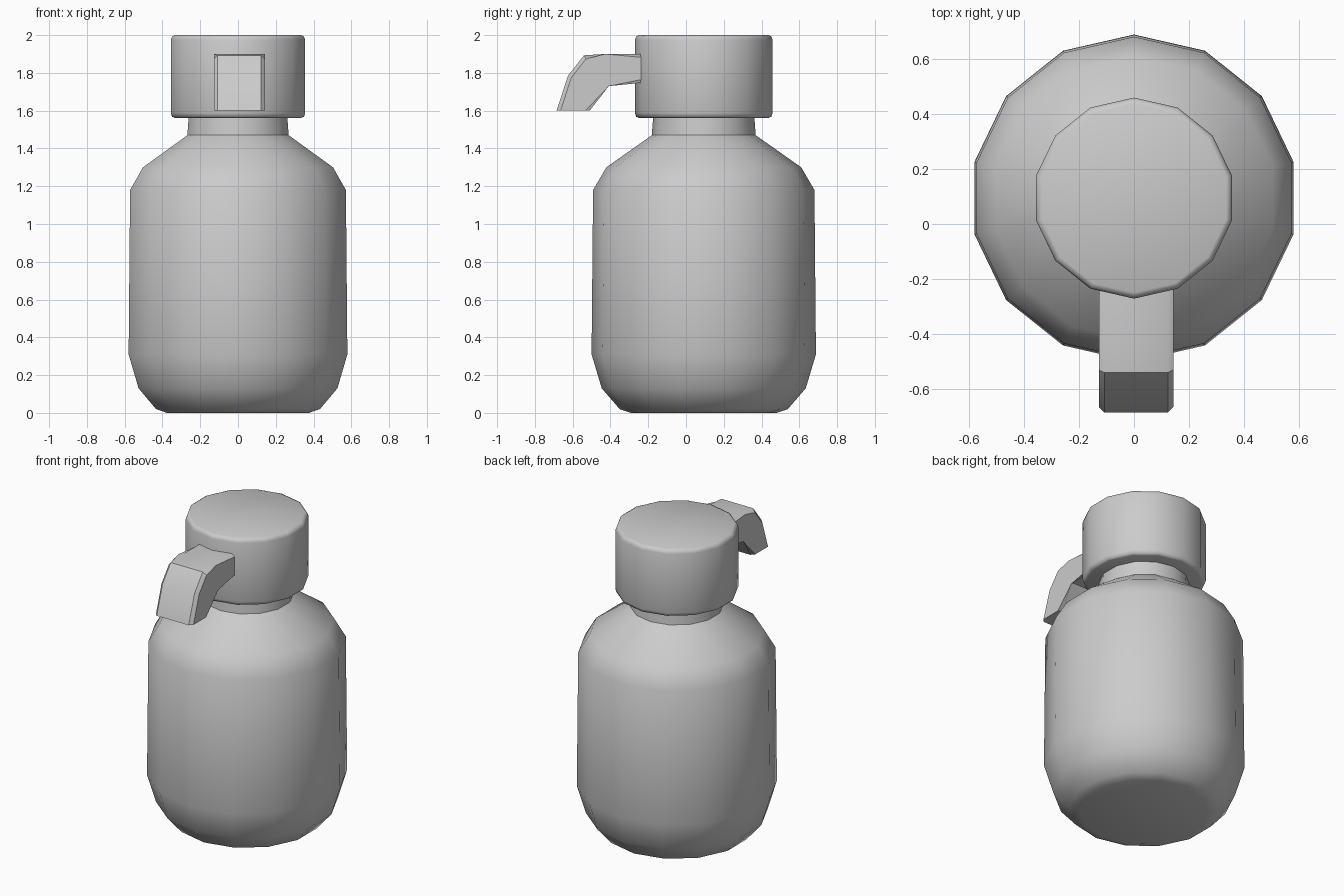
import bpy, bmesh, math

if "Cube" in bpy.data.objects:
    bpy.data.objects.remove(bpy.data.objects["Cube"])

CY = 0.094   # bottle axis in y
SIDES = 14


def finish(name, bm, angle):
    bmesh.ops.recalc_face_normals(bm, faces=bm.faces)
    me = bpy.data.meshes.new(name)
    bm.to_mesh(me)
    bm.free()
    ob = bpy.data.objects.new(name, me)
    bpy.context.collection.objects.link(ob)
    bpy.ops.object.select_all(action='DESELECT')
    ob.select_set(True)
    bpy.context.view_layer.objects.active = ob
    bpy.ops.object.shade_smooth_by_angle(angle=math.radians(angle))
    return ob


def lathe(name, profile, angle):
    """Revolve (radius, z) points into a closed 14-sided solid."""
    bm = bmesh.new()
    rings = []
    for r, z in profile:
        ring = []
        for i in range(SIDES):
            a = 2 * math.pi * i / SIDES
            ring.append(bm.verts.new((r * math.sin(a), CY + r * math.cos(a), z)))
        rings.append(ring)
    for a, b in zip(rings, rings[1:]):
        for i in range(SIDES):
            j = (i + 1) % SIDES
            bm.faces.new((a[i], a[j], b[j], b[i]))
    bm.faces.new(rings[0])
    bm.faces.new(rings[-1])
    return finish(name, bm, angle)


# Bottle body with rounded base, sloped shoulder and neck
lathe("bottle_body", [(0.385, 0.0), (0.445, 0.02), (0.54, 0.13), (0.594, 0.31),
                      (0.586, 1.18), (0.516, 1.30), (0.275, 1.47),
                      (0.267, 1.58)], 40)

# Pump cap with softened rims
lathe("cap", [(0.343, 1.562), (0.358, 1.568), (0.365, 1.588), (0.365, 1.974),
              (0.358, 1.993), (0.343, 2.0)], 50)

# Bent spout: side outline extruded across x, long edges chamfered
outline = [(-0.21, 1.90), (-0.43, 1.90), (-0.54, 1.893), (-0.625, 1.785),
           (-0.685, 1.60), (-0.51, 1.60), (-0.42, 1.75), (-0.21, 1.75)]
bm = bmesh.new()
left = [bm.verts.new((-0.128, y, z)) for y, z in outline]
right = [bm.verts.new((0.143, y, z)) for y, z in outline]
n = len(outline)
bm.faces.new(left)
bm.faces.new(right[::-1])
for i in range(n):
    j = (i + 1) % n
    bm.faces.new((left[i], left[j], right[j], right[i]))
ends = {4, 7}   # outline segments of the tip and the root stay sharp
long_edges = [bm.edges.get((s[i], s[(i + 1) % n]))
              for s in (left, right) for i in range(n) if i not in ends]
bmesh.ops.bevel(bm, geom=long_edges, offset=0.02, segments=1, affect='EDGES')
finish("spout", bm, 30)
